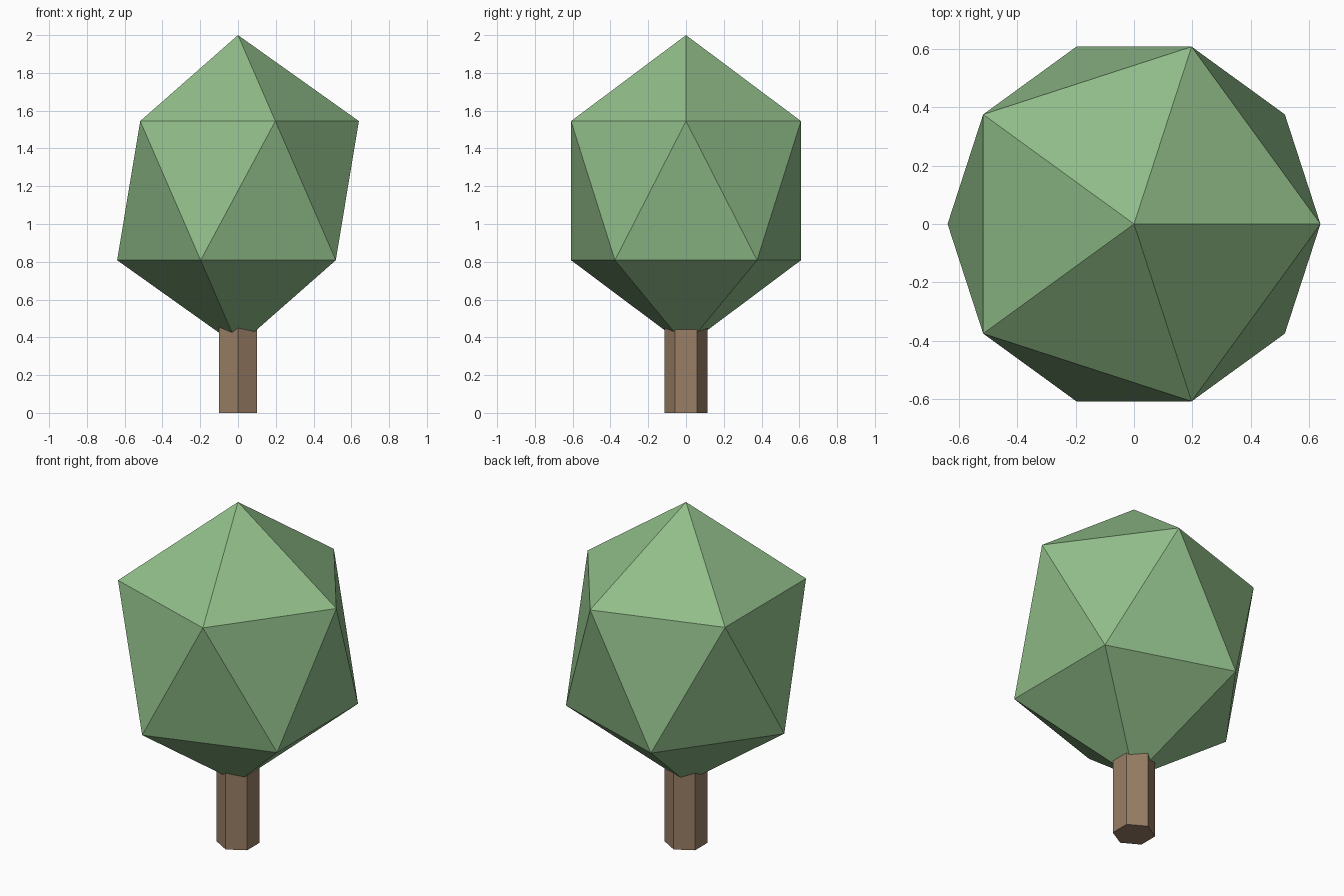
import bpy
from math import pi

if "Cube" in bpy.data.objects:
    bpy.data.objects.remove(bpy.data.objects["Cube"])


def finish(obj, name, color):
    obj.name = name
    mat = bpy.data.materials.new(name + "_material")
    mat.diffuse_color = (*color, 1)
    mat.use_nodes = True
    mat.node_tree.nodes["Principled BSDF"].inputs["Base Color"].default_value = mat.diffuse_color
    obj.data.materials.append(mat)
    bpy.ops.object.transform_apply(location=False, rotation=True, scale=True)
    bpy.ops.object.shade_flat()


# Trunk: hexagonal post with corners on the y axis, reaching into the foliage
TRUNK_H = 0.5
bpy.ops.mesh.primitive_cylinder_add(vertices=6, radius=0.115, depth=TRUNK_H,
                                    location=(0, 0, TRUNK_H / 2))
finish(bpy.context.object, "trunk", (0.32, 0.21, 0.13))

# Foliage: icosahedron stretched taller than wide, tip at z = 2
HALF_H = 0.8235
bpy.ops.mesh.primitive_ico_sphere_add(subdivisions=1, radius=1,
                                      location=(0, 0, 2 - HALF_H))
crown = bpy.context.object
crown.scale = (0.7155, 0.7155, HALF_H)
finish(crown, "foliage", (0.28, 0.51, 0.25))
